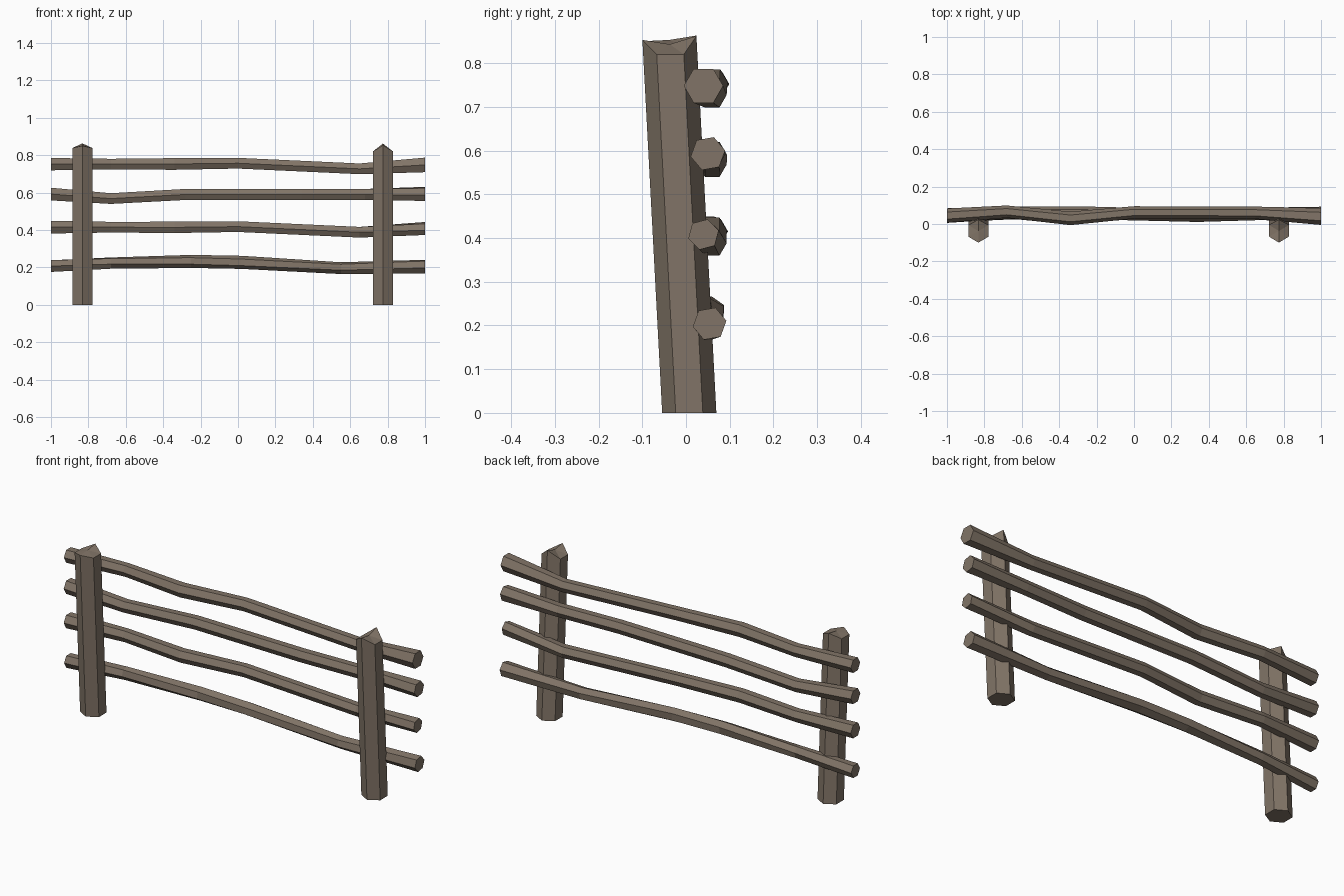
import bpy, bmesh, math

cube = bpy.data.objects.get("Cube")
if cube:
    bpy.data.objects.remove(cube)

WOOD = (0.22, 0.175, 0.135, 1)
wood = bpy.data.materials.new("weathered_wood")
wood.use_nodes = True
wood.diffuse_color = WOOD
bsdf = wood.node_tree.nodes["Principled BSDF"]
bsdf.inputs["Base Color"].default_value = WOOD
bsdf.inputs["Roughness"].default_value = 0.9

SIDES = 6


def hexagon(radius, twist=0):
    """Six (a, b) corners, the first on the +a axis."""
    steps = [math.radians(twist) + math.tau * i / SIDES for i in range(SIDES)]
    return [(radius * math.cos(t), radius * math.sin(t)) for t in steps]


def loft(name, rings, start=None, end=None):
    """Skin a run of six-sided rings; cap with a flat face or a fan to a point."""
    bm = bmesh.new()
    loops = [[bm.verts.new(p) for p in ring] for ring in rings]
    for a, b in zip(loops, loops[1:]):
        for i in range(SIDES):
            j = (i + 1) % SIDES
            bm.faces.new((a[i], a[j], b[j], b[i]))
    for loop, point in ((loops[0], start), (loops[-1], end)):
        if point is None:
            bm.faces.new(loop)
        else:
            tip = bm.verts.new(point)
            for i in range(SIDES):
                bm.faces.new((loop[i], loop[(i + 1) % SIDES], tip))
    bmesh.ops.recalc_face_normals(bm, faces=bm.faces)
    mesh = bpy.data.meshes.new(name)
    bm.to_mesh(mesh)
    bm.free()
    mesh.materials.append(wood)
    obj = bpy.data.objects.new(name, mesh)
    bpy.context.collection.objects.link(obj)


def post(name, x, back, side, front, middle):
    """Forward-leaning post with a rough split top; corners start at the back."""
    def lean(z):
        return 0.0075 - 0.053 * z
    corners = hexagon(0.062)
    heights = [back, side, side, front, side, side]
    bottom = [(x + b, lean(0) + a, 0) for a, b in corners]
    top = [(x + b, lean(h) + a, h) for (a, b), h in zip(corners, heights)]
    loft(name, [bottom, top], end=(x, lean(middle), middle))


def rail(name, path):
    """Bent pole; path points are x, y, z, radius, twist."""
    loft(name, [[(x, y + a, z + b) for a, b in hexagon(r, t)]
                for x, y, z, r, t in path])


# Posts
post("right_post", -0.832, 0.863, 0.838, 0.85, 0.853)
post("left_post", 0.775, 0.862, 0.82, 0.853, 0.843)

# Rails
rail("top_rail", [
    (-1, 0.045, 0.752, 0.038, 0), (-0.68, 0.066, 0.752, 0.033, 0),
    (-0.34, 0.03, 0.753, 0.036, 0), (0, 0.062, 0.757, 0.033, 0),
    (0.65, 0.06, 0.727, 0.033, 0), (1, 0.04, 0.748, 0.045, 0)])
rail("upper_middle_rail", [
    (-1, 0.045, 0.592, 0.039, 0), (-0.68, 0.06, 0.568, 0.033, 0),
    (-0.28, 0.06, 0.59, 0.034, 0), (0.34, 0.045, 0.591, 0.034, 0),
    (0.68, 0.055, 0.59, 0.034, 0), (1, 0.05, 0.593, 0.04, 10)])
rail("lower_middle_rail", [
    (-1, 0.045, 0.415, 0.039, 0), (-0.68, 0.063, 0.415, 0.033, 0),
    (-0.34, 0.033, 0.414, 0.035, 0), (0, 0.06, 0.418, 0.033, 0),
    (0.65, 0.06, 0.388, 0.033, 0), (1, 0.04, 0.408, 0.036, 15)])
rail("bottom_rail", [
    (-1, 0.045, 0.207, 0.036, 0), (-0.68, 0.055, 0.223, 0.032, 10),
    (-0.25, 0.055, 0.232, 0.035, 25), (0.02, 0.055, 0.227, 0.035, 30),
    (0.55, 0.055, 0.196, 0.032, 20), (1, 0.054, 0.204, 0.039, 10)])
